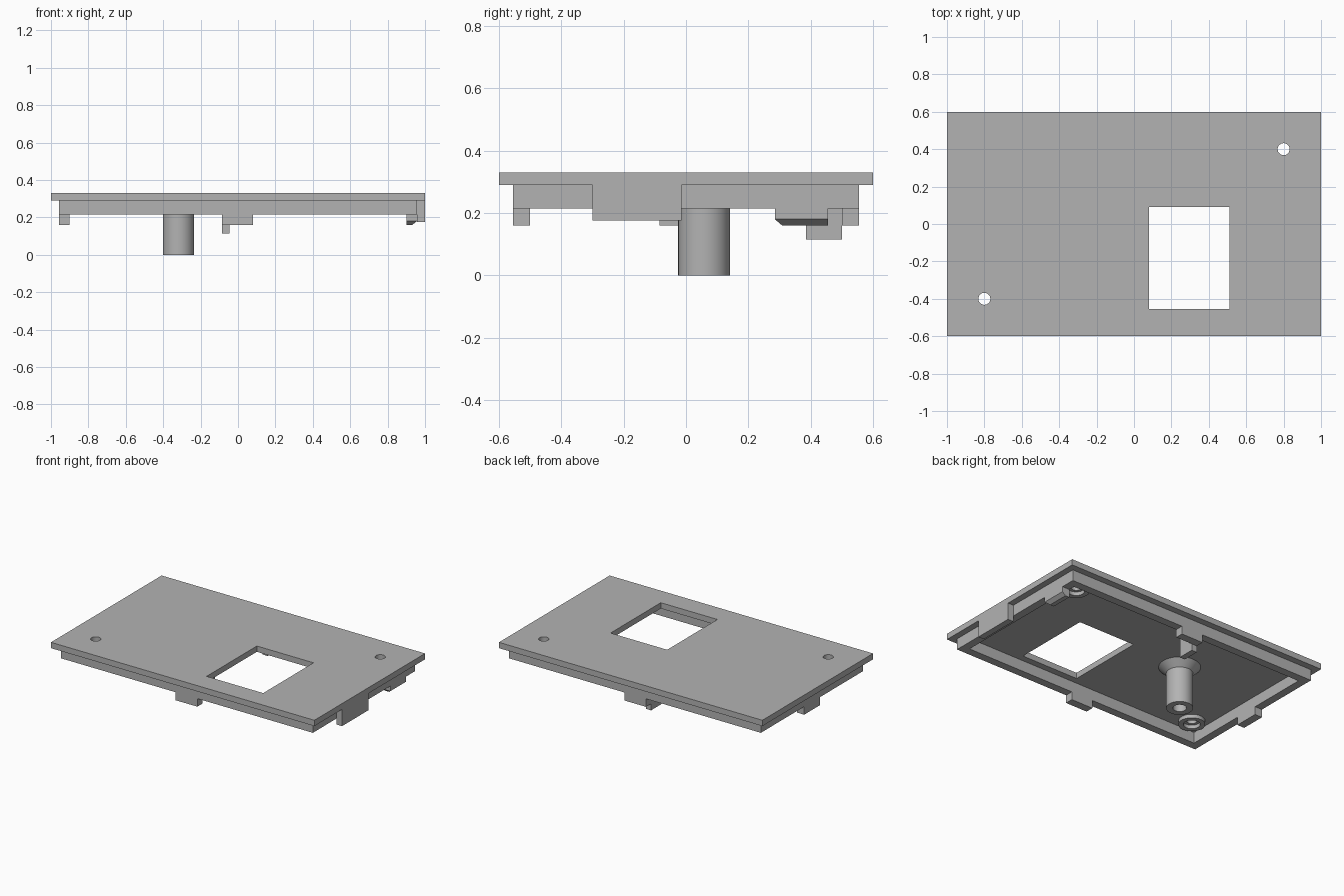
import bpy, bmesh, math

if "Cube" in bpy.data.objects:
    bpy.data.objects.remove(bpy.data.objects["Cube"])

grey = bpy.data.materials.new("mid_grey")
grey.diffuse_color = (0.45, 0.45, 0.45, 1)
grey.use_nodes = True
grey.node_tree.nodes["Principled BSDF"].inputs["Base Color"].default_value = grey.diffuse_color


def finish(bm, name):
    """Turn a bmesh into a named object."""
    bmesh.ops.recalc_face_normals(bm, faces=bm.faces)
    me = bpy.data.meshes.new(name)
    bm.to_mesh(me)
    bm.free()
    me.materials.append(grey)
    ob = bpy.data.objects.new(name, me)
    bpy.context.collection.objects.link(ob)
    return ob


def box(name, x, y, z, shift=None):
    """Box from (min, max) ranges; shift(v) may adjust its corners."""
    bm = bmesh.new()
    bmesh.ops.create_cube(bm, size=1)
    for v in bm.verts:
        v.co = [r[0] if c < 0 else r[1] for c, r in zip(v.co, (x, y, z))]
        if shift:
            shift(v)
    return finish(bm, name)


def lathe(name, centre, profile, closed=False, steps=48):
    """Spin (radius, z) points around a vertical axis."""
    bm = bmesh.new()
    vs = [bm.verts.new((r, 0, z)) for r, z in profile]
    es = [bm.edges.new(p) for p in zip(vs, vs[1:])]
    if closed:
        es.append(bm.edges.new((vs[-1], vs[0])))
    bmesh.ops.spin(bm, geom=vs + es, cent=(0, 0, 0), axis=(0, 0, 1),
                   angle=2 * math.pi, steps=steps)
    bmesh.ops.remove_doubles(bm, verts=bm.verts, dist=1e-4)
    bmesh.ops.translate(bm, verts=bm.verts, vec=(*centre, 0))
    ob = finish(bm, name)
    bpy.context.view_layer.objects.active = ob
    ob.select_set(True)
    bpy.ops.object.shade_smooth_by_angle(angle=math.radians(30))
    ob.select_set(False)
    return ob


def cut(target, cutter):
    m = target.modifiers.new("cut", 'BOOLEAN')
    m.operation = 'DIFFERENCE'
    m.solver = 'EXACT'
    m.object = cutter
    cutter.hide_render = True
    cutter.hide_viewport = True


BOTTOM, TOP, RIM = 0.29, 0.33, 0.215
screws = [(0.8, 0.4), (-0.8, -0.4)]

# Cover plate with window and screw holes
plate = box("cover_plate", (-1, 1), (-0.6, 0.6), (BOTTOM, TOP))
cut(plate, box("window_cutter", (0.08, 0.51), (-0.455, 0.09), (0.2, 0.5)))
for i, c in enumerate(screws):
    cut(plate, lathe(f"screw_hole_cutter_{i + 1}", c,
                     [(0, 0.2), (0.032, 0.2), (0.032, 0.5), (0, 0.5)]))

# Raised rims around the screw holes
for i, c in enumerate(screws):
    lathe(f"screw_boss_{i + 1}", c,
          [(0.052, BOTTOM), (0.083, BOTTOM), (0.083, 0.265), (0.052, 0.265)], True)

# Locating rim: one rectangular frame
X, Y, T = 0.957, 0.555, 0.055
rim = box("locating_rim", (-X, X), (-Y, Y), (RIM, BOTTOM))
bm = bmesh.new()
loops = [[bm.verts.new((sx * (X - t), sy * (Y - t), z))
          for sx, sy in ((-1, -1), (1, -1), (1, 1), (-1, 1))]
         for t, z in ((0, RIM), (0, BOTTOM), (T, BOTTOM), (T, RIM))]
for a, b in zip(loops, loops[1:] + loops[:1]):
    for i in range(4):
        j = (i + 1) % 4
        bm.faces.new((a[i], a[j], b[j], b[i]))
bmesh.ops.recalc_face_normals(bm, faces=bm.faces)
rim.data.clear_geometry()
bm.to_mesh(rim.data)
bm.free()

# Tabs below the rim on the front, back and left
box("front_tab", (-0.085, 0.08), (-Y, -Y + T), (0.16, RIM))
box("back_tab", (-0.085, 0.08), (Y - T, Y), (0.16, RIM))
box("left_tab", (-X, -X + T), (-0.085, 0.085), (0.16, RIM))

# Rib hanging behind the back tab
box("back_rib", (-0.085, -0.045), (0.385, Y - T), (0.115, BOTTOM))

# Skirt flush with the right edge of the plate
box("right_skirt", (X, 1), (-0.30, -0.015), (0.175, BOTTOM))


# Right snap tab with a chamfered lower lip
def chamfer(v):
    if v.co.z < 0.17:
        if v.co.x > 0.93:
            v.co.x -= 0.025
        if v.co.y < 0.3:
            v.co.y += 0.023


box("right_snap_tab", (X - T, X), (0.285, 0.455), (0.18, RIM))
box("right_snap_lip", (X - T, X), (0.285, 0.455), (0.16, 0.18), chamfer)

# Hollow post with a flared root
lathe("hollow_post", (-0.318, 0.058),
      [(0, 0.2), (0.042, 0.2), (0.042, 0), (0.083, 0), (0.083, 0.245),
       (0.13, BOTTOM), (0, BOTTOM)])
